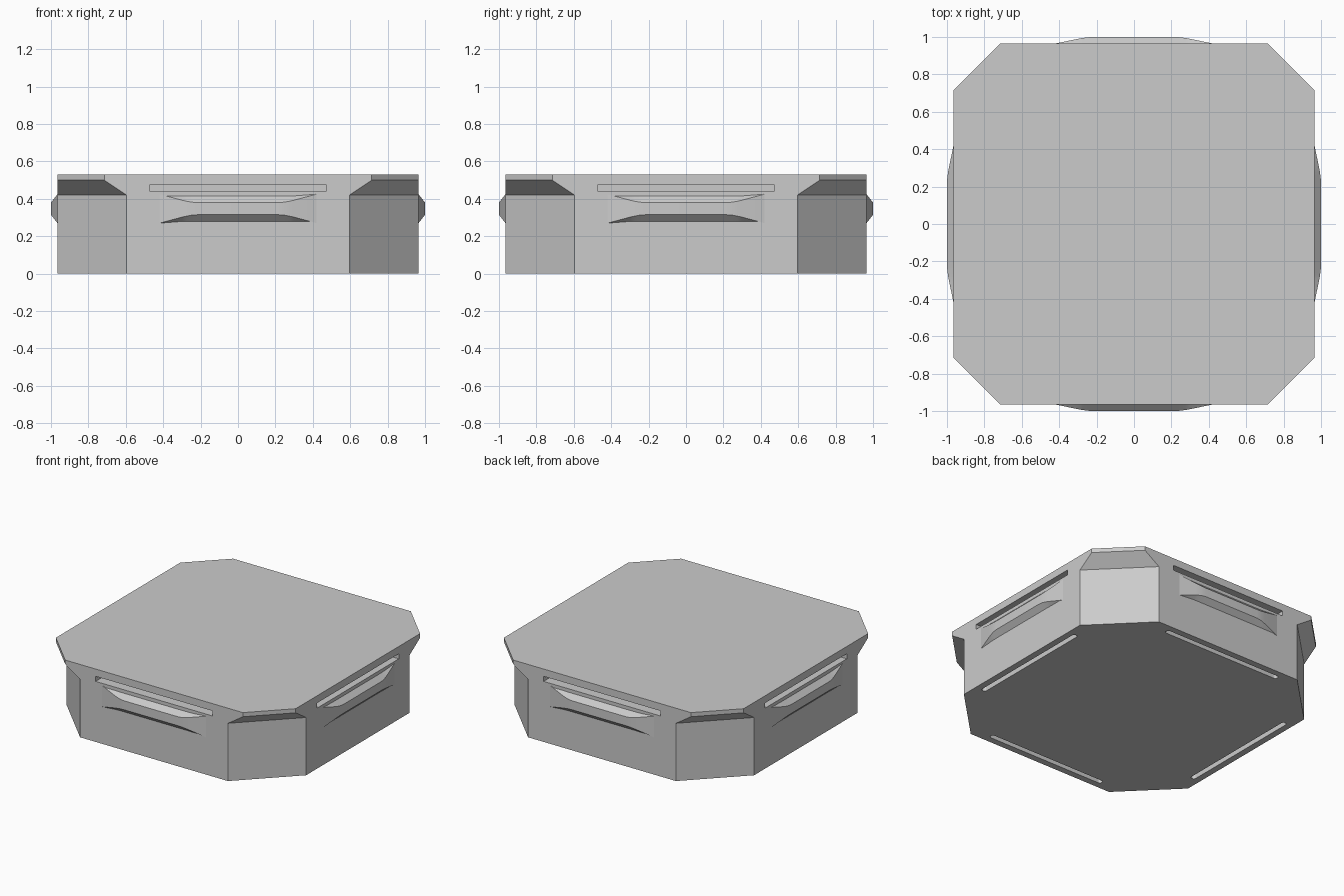
import bpy, bmesh, math
from mathutils import Matrix, Vector

if "Cube" in bpy.data.objects:
    bpy.data.objects.remove(bpy.data.objects["Cube"])

W = 0.965                                   # half width of the body walls
grey = bpy.data.materials.new("light_grey")
grey.diffuse_color = (0.6, 0.6, 0.6, 1)
grey.use_nodes = True
grey.node_tree.nodes["Principled BSDF"].inputs["Base Color"].default_value = grey.diffuse_color


def finish(bm, name):
    bmesh.ops.recalc_face_normals(bm, faces=bm.faces)
    me = bpy.data.meshes.new(name)
    bm.to_mesh(me)
    bm.free()
    me.materials.append(grey)
    ob = bpy.data.objects.new(name, me)
    bpy.context.collection.objects.link(ob)
    return ob


def loft(bm, rings):
    """Join closed rings of points into a capped solid."""
    vs = [[bm.verts.new(p) for p in r] for r in rings]
    n = len(vs[0])
    for a, b in zip(vs, vs[1:]):
        for i in range(n):
            j = (i + 1) % n
            bm.faces.new((a[i], a[j], b[j], b[i]))
    bm.faces.new(vs[0])
    bm.faces.new(vs[-1])


def turned(points, k):
    m = Matrix.Rotation(k * math.pi / 2, 3, 'Z')
    return [m @ Vector(p) for p in points]


def octagon(c, z):
    ring = []
    for k in range(4):
        ring += turned([(-c, -W, z), (c, -W, z)], k)
    return ring


# Body: square block with cut corners that flare out under the top slab
bm = bmesh.new()
loft(bm, [octagon(c, z) for c, z in
          ((0.595, 0), (0.595, 0.42), (0.715, 0.50), (0.715, 0.53))])
bmesh.ops.dissolve_limit(bm, angle_limit=0.01, verts=bm.verts, edges=bm.edges)
body = finish(bm, "body")

# Cutters: straight side slots and round-ended slots underneath
bm = bmesh.new()
R, L = 0.018, 0.46
for k in range(4):
    side = [(-0.47, 0.44), (0.47, 0.44), (0.47, 0.477), (-0.47, 0.477)]
    loft(bm, [turned([(x, y, z) for x, z in side], k) for y in (-1.1, -W + 0.07)])
    pill = []
    for s in (1, -1):
        for i in range(9):
            a = -math.pi / 2 + math.pi * i / 8
            pill.append((s * (L + R * math.cos(a)), -0.9 + s * R * math.sin(a)))
    loft(bm, [turned([(x, y, z) for x, y in pill], k) for z in (-0.1, 0.06)])
cutter = finish(bm, "slot_cutter")
cutter.hide_render = True
cutter.hide_viewport = True
mod = body.modifiers.new("slots", 'BOOLEAN')
mod.operation = 'DIFFERENCE'
mod.solver = 'EXACT'
mod.object = cutter

# Grips: shallow bulges with sloped upper and lower faces, one per side
half = [(0.42, 0.0), (0.30, 0.025), (0.275, 0.0295), (0.25, 0.033), (0.22, 0.035)]
outline = [(-x, d) for x, d in half] + [(x, d) for x, d in reversed(half)]
for k, name in enumerate(("front", "right", "back", "left")):
    bm = bmesh.new()
    rings = []
    for x, d in outline:
        s = 0.045 * d / 0.035
        rings.append(turned([(x, -W + 0.01, 0.425), (x, -W - d, 0.425 - s),
                             (x, -W - d, 0.27 + s), (x, -W + 0.01, 0.27)], k))
    loft(bm, rings)
    grip = finish(bm, name + "_grip")
    bpy.ops.object.select_all(action='DESELECT')
    grip.select_set(True)
    bpy.context.view_layer.objects.active = grip
    bpy.ops.object.shade_smooth_by_angle(angle=math.radians(25))
